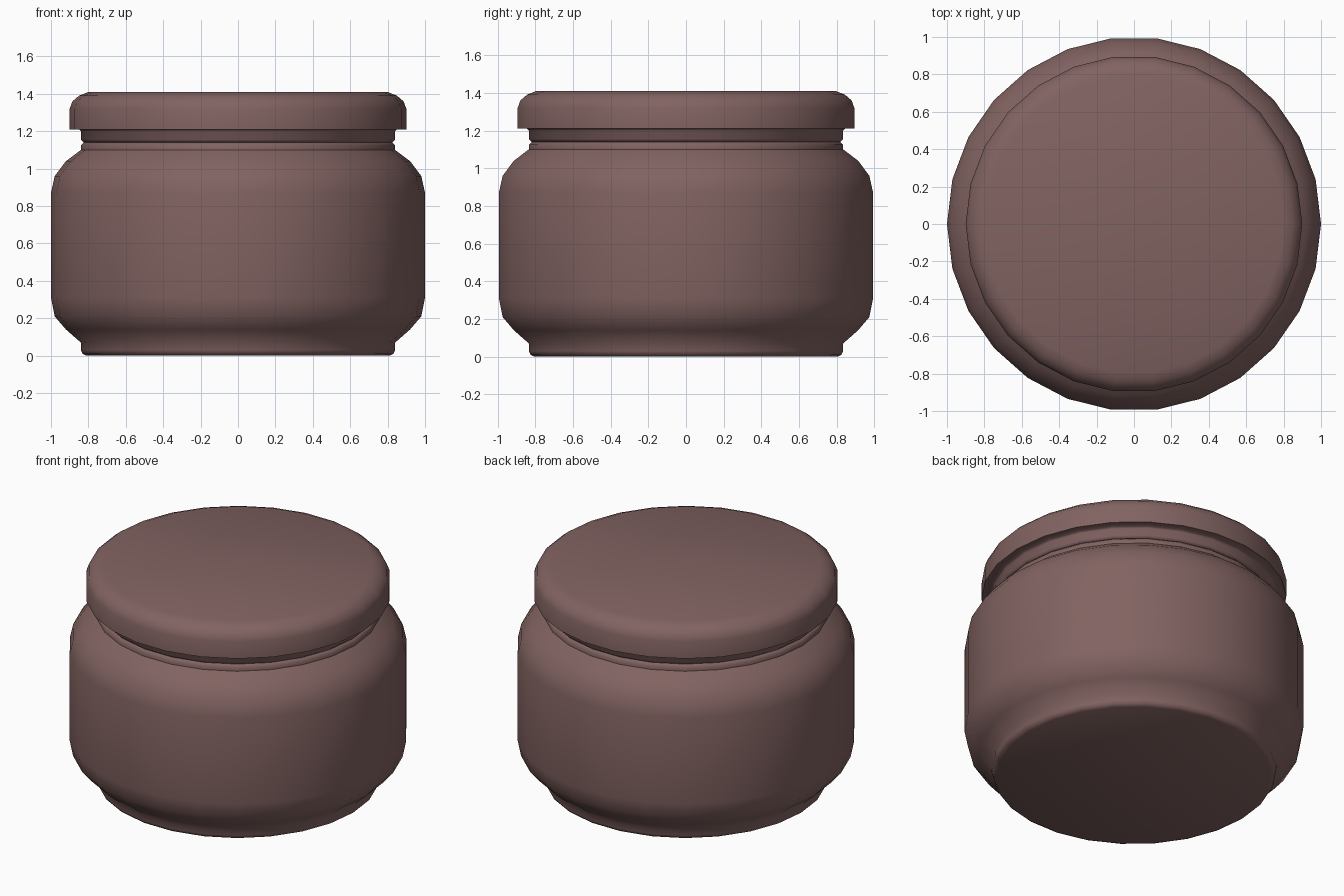
import bpy, bmesh, math

cube = bpy.data.objects.get("Cube")
if cube:
    bpy.data.objects.remove(cube, do_unlink=True)

SIDES = 26

# one muted brown-rose colour for the whole pot
mat = bpy.data.materials.new("muted brown rose")
mat.use_nodes = True
colour = (0.22, 0.125, 0.12, 1)
mat.diffuse_color = colour
mat.node_tree.nodes["Principled BSDF"].inputs["Base Color"].default_value = colour


def lathe(name, profile):
    """Revolve a (radius, height) profile and cap both ends."""
    bm = bmesh.new()
    rings = []
    for r, z in profile:
        rings.append([bm.verts.new((r * math.cos(math.tau * i / SIDES),
                                    r * math.sin(math.tau * i / SIDES), z))
                      for i in range(SIDES)])
    for low, high in zip(rings, rings[1:]):
        for i in range(SIDES):
            j = (i + 1) % SIDES
            bm.faces.new((low[i], low[j], high[j], high[i]))
    bm.faces.new(rings[0][::-1])
    bm.faces.new(rings[-1])
    bmesh.ops.recalc_face_normals(bm, faces=bm.faces)
    mesh = bpy.data.meshes.new(name)
    bm.to_mesh(mesh)
    bm.free()
    mesh.materials.append(mat)
    obj = bpy.data.objects.new(name, mesh)
    bpy.context.collection.objects.link(obj)
    bpy.ops.object.select_all(action='DESELECT')
    obj.select_set(True)
    bpy.context.view_layer.objects.active = obj
    bpy.ops.object.shade_smooth_by_angle(angle=math.radians(50))
    return obj


# jar: foot, rounded belly and short neck
lathe("jar_body", [
    (0.81, 0.0), (0.83, 0.01), (0.84, 0.03), (0.84, 0.07), (0.92, 0.14),
    (0.98, 0.21), (1.0, 0.31), (1.0, 0.87), (0.98, 0.96), (0.92, 1.04),
    (0.84, 1.10), (0.84, 1.125), (0.825, 1.14)])

# lid: inset collar below a rounded cap
lathe("lid", [
    (0.825, 1.14), (0.84, 1.155), (0.84, 1.20), (0.85, 1.21), (0.90, 1.21),
    (0.90, 1.32), (0.885, 1.36), (0.85, 1.39), (0.80, 1.41)])
